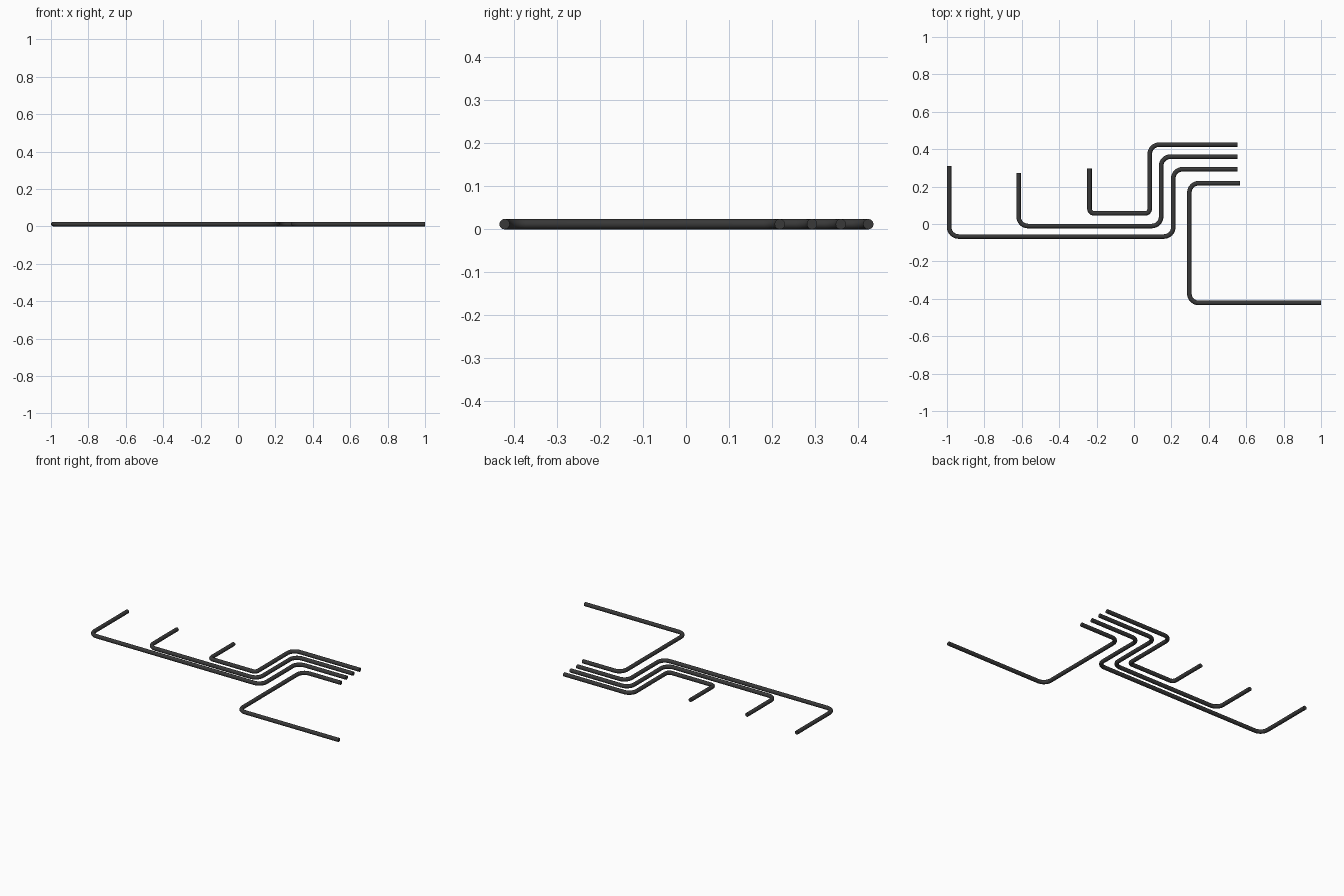
import bpy, math
from mathutils import Vector

if "Cube" in bpy.data.objects:
    bpy.data.objects.remove(bpy.data.objects["Cube"])

R = 0.0122  # tube radius
dark = bpy.data.materials.new("dark_grey")
dark.diffuse_color = (0.04, 0.04, 0.04, 1)
dark.use_nodes = True
dark.node_tree.nodes["Principled BSDF"].inputs["Base Color"].default_value = dark.diffuse_color


def rounded_path(corners, radii, steps=8):
    """Replace each inner right-angle corner with an arc."""
    pts = [Vector(c) for c in corners]
    out = [pts[0]]
    for prev, p, nxt, r in zip(pts, pts[1:], pts[2:], radii):
        a, b = (prev - p).normalized(), (nxt - p).normalized()
        centre = p + (a + b) * r
        for i in range(steps + 1):
            t = math.pi / 2 * i / steps
            out.append(centre - b * r * math.cos(t) - a * r * math.sin(t))
    return out + [pts[-1]]


def tube(name, corners, radii):
    path = rounded_path(corners, radii)
    cu = bpy.data.curves.new(name, 'CURVE')
    cu.dimensions = '3D'
    cu.twist_mode = 'Z_UP'
    cu.bevel_depth = R
    cu.bevel_resolution = 4
    cu.use_fill_caps = True
    sp = cu.splines.new('POLY')
    sp.points.add(len(path) - 1)
    for pt, v in zip(sp.points, path):
        pt.co = (v.x, v.y, R, 1)
    ob = bpy.data.objects.new(name, cu)
    bpy.context.collection.objects.link(ob)
    bpy.ops.object.select_all(action='DESELECT')
    ob.select_set(True)
    bpy.context.view_layer.objects.active = ob
    bpy.ops.object.convert(target='MESH')
    ob = bpy.context.object
    ob.name = name
    ob.data.materials.clear()
    ob.data.materials.append(dark)
    bpy.ops.object.shade_smooth_by_angle(angle=math.radians(40))


# Three nested pipes: up-turned left end, long run, riser, right-hand outlet
# name, left x, left end y, run y, riser x, outlet y, bend radii
for name, lx, ly, run, rx, oy, radii in [
    ("short_pipe", -0.238, 0.297, 0.057, 0.084, 0.424, (0.024, 0.024, 0.05)),
    ("middle_pipe", -0.617, 0.274, -0.011, 0.145, 0.360, (0.05, 0.05, 0.05)),
    ("long_pipe", -0.988, 0.309, -0.067, 0.210, 0.293, (0.05, 0.05, 0.05)),
]:
    tube(name, [(lx, ly), (lx, run), (rx, run), (rx, oy), (0.553, oy)], radii)

# Separate pipe dropping to the front right
tube("front_pipe", [(0.566, 0.218), (0.296, 0.218), (0.296, -0.422), (1.0, -0.422)],
     (0.05, 0.05))
